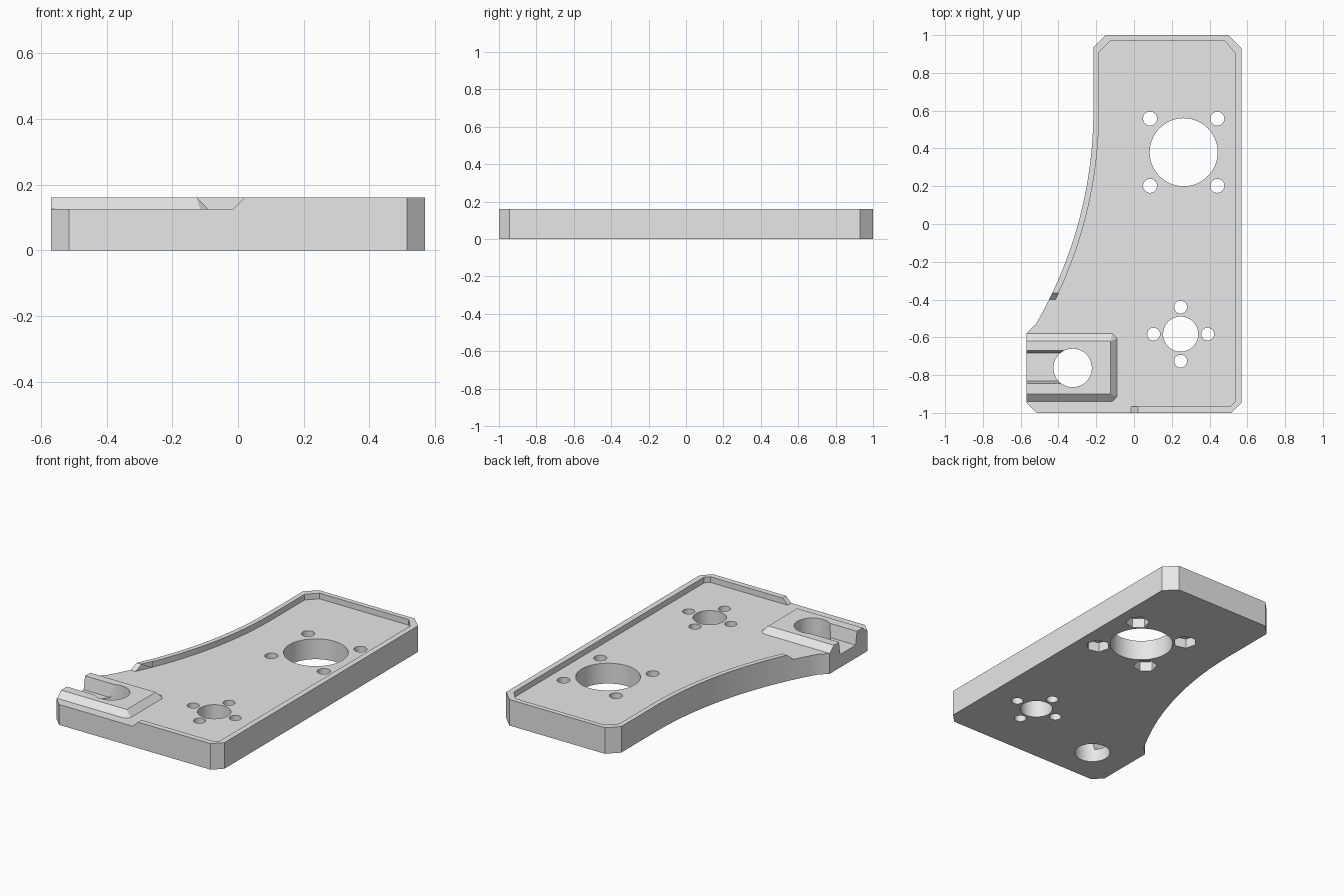
import bpy, bmesh, math

cube = bpy.data.objects.get("Cube")
if cube:
    bpy.data.objects.remove(cube, do_unlink=True)

grey = bpy.data.materials.new("plain_grey")
grey.use_nodes = True
grey.diffuse_color = (0.8, 0.8, 0.8, 1)
grey.node_tree.nodes["Principled BSDF"].inputs["Base Color"].default_value = (0.8, 0.8, 0.8, 1)


def loft(name, *rings):
    """Solid through rings of equal length, each given as (z, [(x, y), ...])."""
    bm = bmesh.new()
    loops = [[bm.verts.new((x, y, z)) for x, y in pts] for z, pts in rings]
    n = len(loops[0])
    bm.faces.new(loops[0][::-1])
    bm.faces.new(loops[-1])
    for a, b in zip(loops, loops[1:]):
        for i in range(n):
            j = (i + 1) % n
            bm.faces.new((a[i], a[j], b[j], b[i]))
    bmesh.ops.recalc_face_normals(bm, faces=bm.faces)
    mesh = bpy.data.meshes.new(name)
    bm.to_mesh(mesh)
    bm.free()
    mesh.materials.append(grey)
    obj = bpy.data.objects.new(name, mesh)
    bpy.context.collection.objects.link(obj)
    return obj


def combine(target, tool, operation="DIFFERENCE"):
    mod = target.modifiers.new("combine", "BOOLEAN")
    mod.operation = operation
    mod.solver = "EXACT"
    mod.object = tool
    bpy.context.view_layer.objects.active = target
    bpy.ops.object.modifier_apply(modifier=mod.name)
    bpy.data.objects.remove(tool, do_unlink=True)


def drill(target, x, y, r, sides=40, bottom=-0.1, top=0.3, turn=0.0):
    ring = [(x + r * math.cos(turn + math.tau * i / sides),
             y + r * math.sin(turn + math.tau * i / sides)) for i in range(sides)]
    combine(target, loft("drill", (bottom, ring), (top, ring)))


# Concave side of the plate, an arc running from the back to the front
ARC_R, ARC_X, ARC_Y = 2.25, -0.215, 0.6


def arc(y_end, inset=0.0, steps=28):
    r = ARC_R + inset
    pts = []
    for i in range(steps + 1):
        y = ARC_Y + (y_end - ARC_Y) * i / steps
        pts.append((ARC_X - ARC_R + math.sqrt(r * r - (y - ARC_Y) ** 2), y))
    return pts


FLOOR, TOP = 0.125, 0.16

# Main plate with chamfered corners
outline = [(-0.57, -0.945), (-0.515, -1), (0.515, -1), (0.57, -0.945),
           (0.57, 0.93), (0.50, 1), (-0.15, 1), (-0.215, 0.935)]
outline += arc(-0.53) + [(-0.57, -0.58)]
plate = loft("mounting_plate", (0, outline), (TOP, outline))

# Recess that leaves a rim with sloped ends and an open front corner
SLOPE = 0.035
back = [(0.51, -0.965), (0.535, -0.94), (0.535, 0.905), (0.48, 0.97),
        (-0.125, 0.97), (-0.185, 0.91)]
side = arc(-0.30, 0.03)


def recess(shift):
    end = arc(-0.40 + shift, 0.03)[-1]
    x = -0.015 + shift
    return (back + side + [end, (-0.7, end[1]), (-0.7, -1.1), (x, -1.1), (x, -0.965)])


combine(plate, loft("recess", (FLOOR, recess(0)), (FLOOR + 2 * SLOPE, recess(2 * SLOPE))))

# Raised block with sloped sides in the front corner
foot = [(-0.57, -0.94), (-0.115, -0.94), (-0.09, -0.915),
        (-0.09, -0.605), (-0.115, -0.58), (-0.57, -0.58)]
crown = [(-0.57, -0.90), (-0.126, -0.90), (-0.125, -0.899),
         (-0.125, -0.621), (-0.126, -0.62), (-0.57, -0.62)]
combine(plate, loft("raised_block", (0.1, foot), (FLOOR, foot), (TOP, crown)), "UNION")

# Open channel with leaning walls, leading to a round hole
def channel(half):
    return [(-0.7, -0.757 - half), (-0.325, -0.757 - half),
            (-0.325, -0.757 + half), (-0.7, -0.757 + half)]


combine(plate, loft("channel", (0.08, channel(0.074)), (0.24, channel(0.1))))
drill(plate, -0.325, -0.762, 0.102)

# Large bore, its screw holes and the nut pockets underneath
drill(plate, 0.263, 0.38, 0.18, sides=64)
for sx in (-1, 1):
    for sy in (-1, 1):
        x, y = 0.263 + 0.178 * sx, 0.38 + 0.178 * sy
        drill(plate, x, y, 0.037, sides=32)
        drill(plate, x, y, 0.068, sides=6, top=0.06, turn=math.atan2(sy, sx) + math.pi / 2)

# Small bore and its screw holes
drill(plate, 0.247, -0.583, 0.093, sides=48)
for i in range(4):
    a = i * math.pi / 2
    drill(plate, 0.247 + 0.143 * math.cos(a), -0.583 + 0.143 * math.sin(a), 0.034, sides=32)

# Smooth round walls, crisp edges
plate.select_set(True)
bpy.context.view_layer.objects.active = plate
bpy.ops.object.shade_smooth_by_angle(angle=math.radians(25))
